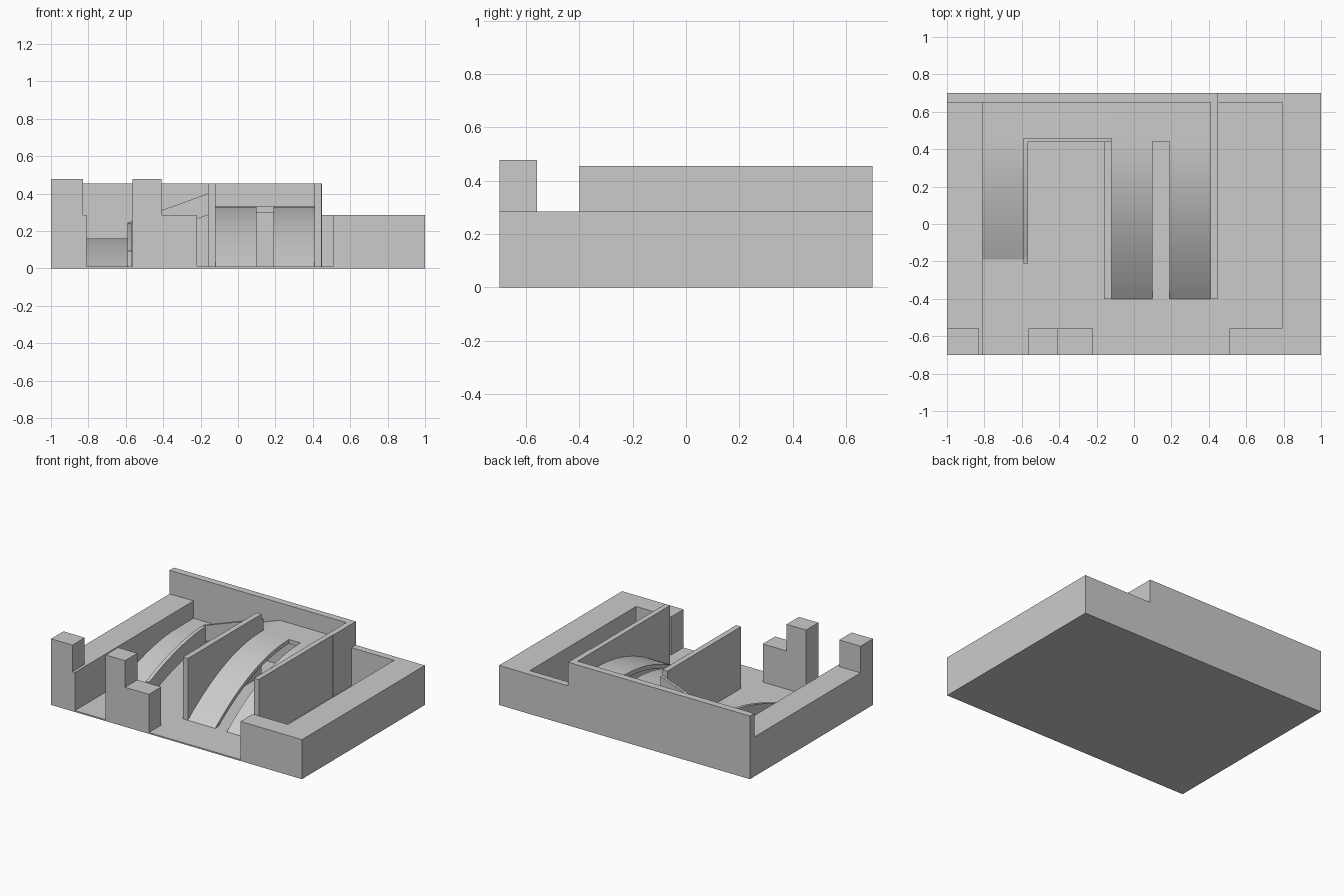
import bpy, bmesh
from mathutils import Vector

cube = bpy.data.objects.get("Cube")
if cube:
    bpy.data.objects.remove(cube, do_unlink=True)

grey = bpy.data.materials.new("plain grey")
grey.use_nodes = True
GREY = (0.6, 0.6, 0.6, 1)
grey.diffuse_color = GREY
grey.node_tree.nodes["Principled BSDF"].inputs["Base Color"].default_value = GREY


def prism(name, outline, axis, lo, hi, smooth=False):
    """Extrude an outline of (horizontal, z) points along x or y."""
    bm = bmesh.new()
    place = (lambda h, z: (lo, h, z)) if axis == "x" else (lambda h, z: (h, lo, z))
    face = bm.faces.new([bm.verts.new(place(h, z)) for h, z in outline])
    out = bmesh.ops.extrude_face_region(bm, geom=[face])
    shift = Vector((hi - lo, 0, 0)) if axis == "x" else Vector((0, hi - lo, 0))
    bmesh.ops.translate(bm, vec=shift,
                        verts=[g for g in out["geom"] if isinstance(g, bmesh.types.BMVert)])
    bmesh.ops.recalc_face_normals(bm, faces=bm.faces)
    mesh = bpy.data.meshes.new(name)
    bm.to_mesh(mesh)
    bm.free()
    ob = bpy.data.objects.new(name, mesh)
    bpy.context.collection.objects.link(ob)
    mesh.materials.append(grey)
    if smooth:
        bpy.ops.object.select_all(action="DESELECT")
        ob.select_set(True)
        bpy.context.view_layer.objects.active = ob
        bpy.ops.object.shade_smooth_by_angle(angle=0.5)
    return ob


def box(name, x0, x1, y0, y1, z1, z0=0.0):
    return prism(name, [(x0, z0), (x1, z0), (x1, z1), (x0, z1)], "y", y0, y1)


def ribbon(name, path, axis, lo, hi, above=0.0, below=0.03):
    """Thin band that follows a path, kept above the floor."""
    top = [(h, z + above) for h, z in path]
    under = [(h, max(z - below, 0.005)) for h, z in reversed(path)]
    return prism(name, top + under, axis, lo, hi, True)


# Tray floor and outer walls
LOW, HIGH, POST, BACK = 0.285, 0.455, 0.477, 0.70
box("floor", -1, 1, -BACK, BACK, 0.01)
box("right_side_wall", -1, -0.81, -BACK, 0.65, LOW)
box("left_side_wall", 0.79, 1, -BACK, BACK, LOW)
box("left_front_wall", 0.51, 0.79, -BACK, -0.56, LOW)
box("left_back_wall", 0.45, 0.79, 0.65, BACK, LOW)
box("back_wall", -1, 0.45, 0.65, BACK, HIGH)

# Front posts and step
box("corner_post", -1, -0.83, -BACK, -0.56, POST)
box("middle_post", -0.565, -0.41, -BACK, -0.56, POST)
box("middle_step", -0.41, -0.22, -BACK, -0.56, LOW)

# Tall panels beside the twin tracks
box("right_panel", -0.16, -0.12, -0.4, 0.44, HIGH)
box("left_panel", 0.408, 0.446, -0.4, 0.44, HIGH)
box("left_panel_back", 0.408, 0.45, 0.44, 0.65, HIGH)

# Twin curved tracks leading up to a thin platform
PEAK, LANDING = 0.33, 0.16
track = []
for i in range(25):
    t = i / 24
    arch = 1 - t ** 2
    flare = 0.05 * max(0, t - 0.82) ** 2 / 0.18 ** 2
    track.append((0.44 - 0.84 * t, 0.01 + 0.32 * (arch + flare * (1 - t))))
for name, x0, x1 in (("right_track", -0.12, 0.098), ("left_track", 0.19, 0.408)):
    ribbon(name, track, "x", x0, x1)
box("platform", -0.12, 0.408, 0.44, 0.65, PEAK, PEAK - 0.03)

# Sloping chute along the back, flat corner landing and curved exit ramp
slope = [(-0.12, PEAK), (-0.59, LANDING)]
ribbon("back_chute", slope, "y", 0.46, 0.65)
box("corner_landing", -0.81, -0.59, 0.44, 0.65, LANDING, LANDING - 0.03)
ramp = [(0.44 - 0.63 * i / 20, 0.01 + 0.15 * (1 - (i / 20) ** 1.8)) for i in range(21)]
ribbon("exit_ramp", ramp, "x", -0.81, -0.59)

# Guard rails on the inner edge of the chute and ramp
ribbon("back_rail", slope, "y", 0.44, 0.46, above=0.085)
ribbon("ramp_rail", [(0.46, LANDING)] + ramp + [(-0.21, 0.008)], "x", -0.592, -0.566, above=0.085)
